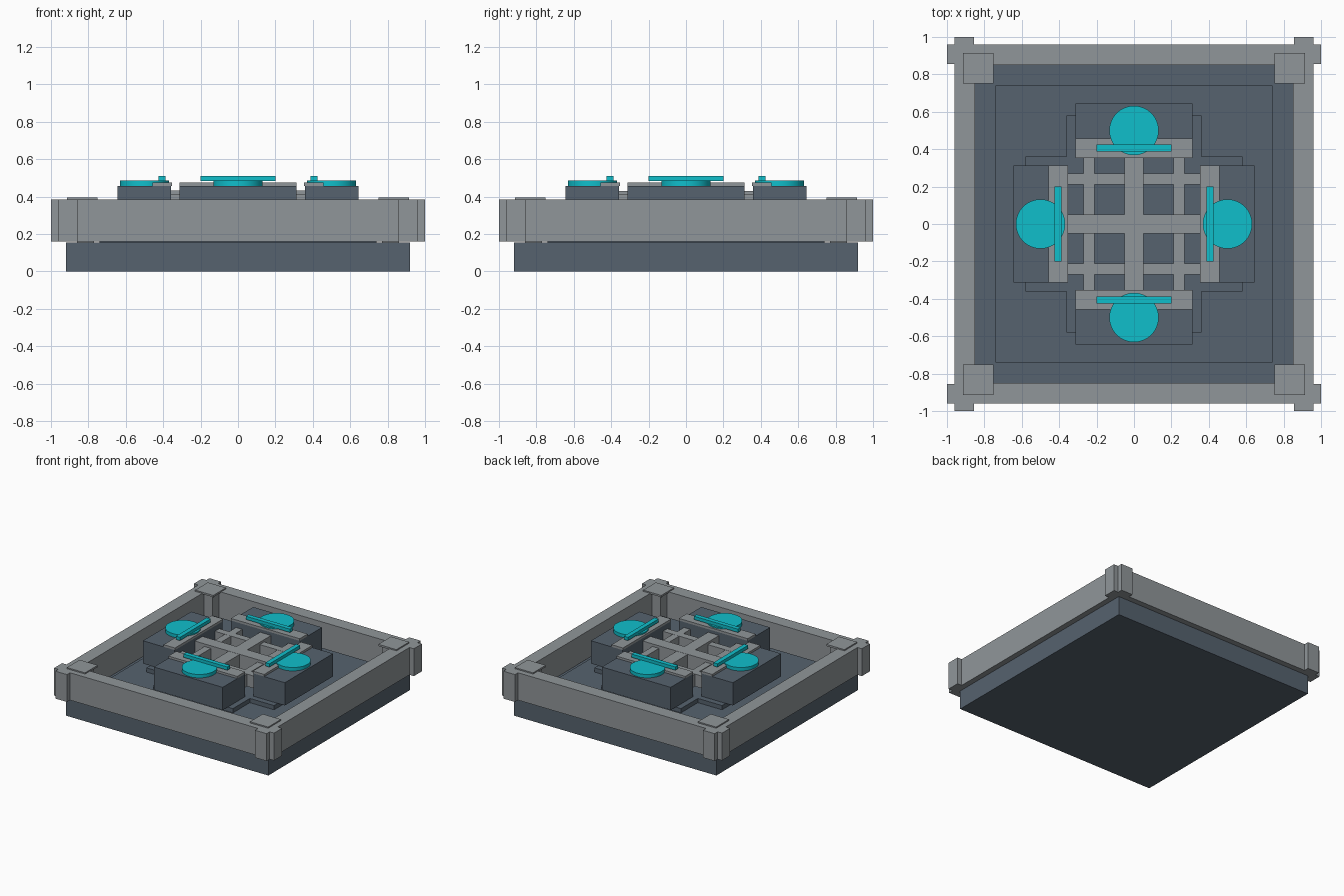
import bpy, bmesh, math
from mathutils import Matrix

if "Cube" in bpy.data.objects:
    bpy.data.objects.remove(bpy.data.objects["Cube"])


def material(name, rgb):
    m = bpy.data.materials.new(name)
    m.diffuse_color = (*rgb, 1)
    m.use_nodes = True
    m.node_tree.nodes["Principled BSDF"].inputs["Base Color"].default_value = m.diffuse_color
    return m


GREY = material("light_grey", (0.28, 0.305, 0.32))
DARK = material("slate", (0.093, 0.123, 0.158))
CYAN = material("cyan", (0.005, 0.52, 0.6))


def finish(bm, name, mat, turn=0):
    bm.transform(Matrix.Rotation(turn * math.pi / 2, 4, 'Z'))
    bmesh.ops.recalc_face_normals(bm, faces=bm.faces)
    me = bpy.data.meshes.new(name)
    bm.to_mesh(me)
    bm.free()
    me.materials.append(mat)
    ob = bpy.data.objects.new(name, me)
    bpy.context.collection.objects.link(ob)
    return ob


def prism(name, pts, z0, z1, mat, turn=0):
    """Extrude a plan outline from z0 to z1, turned in quarter steps."""
    bm = bmesh.new()
    f = bm.faces.new([bm.verts.new((x, y, z0)) for x, y in pts])
    r = bmesh.ops.extrude_face_region(bm, geom=[f])
    top = [v for v in r['geom'] if isinstance(v, bmesh.types.BMVert)]
    bmesh.ops.translate(bm, verts=top, vec=(0, 0, z1 - z0))
    return finish(bm, name, mat, turn)


def box(name, x0, x1, y0, y1, z0, z1, mat, turn=0):
    return prism(name, [(x0, y0), (x1, y0), (x1, y1), (x0, y1)], z0, z1, mat, turn)


# Base and raised inner slab
box("base", -.92, .92, -.92, .92, 0, .155, DARK)
box("inner_slab", -.74, .74, -.74, .74, .155, .235, DARK)

# Stepped cross-shaped platform
a, b = .36, .58
prism("platform", [(-a, -b), (a, -b), (a, -a), (b, -a), (b, a), (a, a),
                   (a, b), (-a, b), (-a, a), (-b, a), (-b, -a), (-a, -a)],
      .235, .27, DARK)

for k in range(4):
    # Rim wall and notched corner post with a cap
    box("rim_wall", -.855, .855, -.96, -.85, .16, .385, GREY, k)
    prism("corner_post", [(.855, .855), (1, .855), (1, .96), (.96, .96),
                          (.96, 1), (.855, 1)], .16, .385, GREY, k)
    box("inner_post", .77, .86, .77, .86, .155, .384, GREY, k)
    box("post_cap", .75, .915, .75, .915, .38, .395, GREY, k)

    # Side block with trim strip
    box("block", -.313, .313, -.645, -.358, .27, .457, DARK, k)
    box("trim_strip", -.313, .313, -.457, -.354, .457, .475, GREY, k)

    # Glowing disc and bar
    bm = bmesh.new()
    bmesh.ops.create_cone(bm, cap_ends=True, segments=32, radius1=.132,
                          radius2=.132, depth=.028,
                          matrix=Matrix.Translation((0, -.5, .471)))
    disc = finish(bm, "light_disc", CYAN, k)
    bpy.context.view_layer.objects.active = disc
    disc.select_set(True)
    bpy.ops.object.shade_smooth_by_angle()
    disc.select_set(False)
    box("light_bar", -.2, .2, -.425, -.388, .483, .51, CYAN, k)

# Central lattice: wide cross and thin side bars
for k in range(2):
    box("wide_bar", -.05, .05, -.358, .358, .30, .43 + .001 * k, GREY, k)
    for s in (-1, 1):
        box("thin_bar", s * .24 - .029, s * .24 + .029, -.358, .358,
            .31, .41 + .001 * k, GREY, k)
